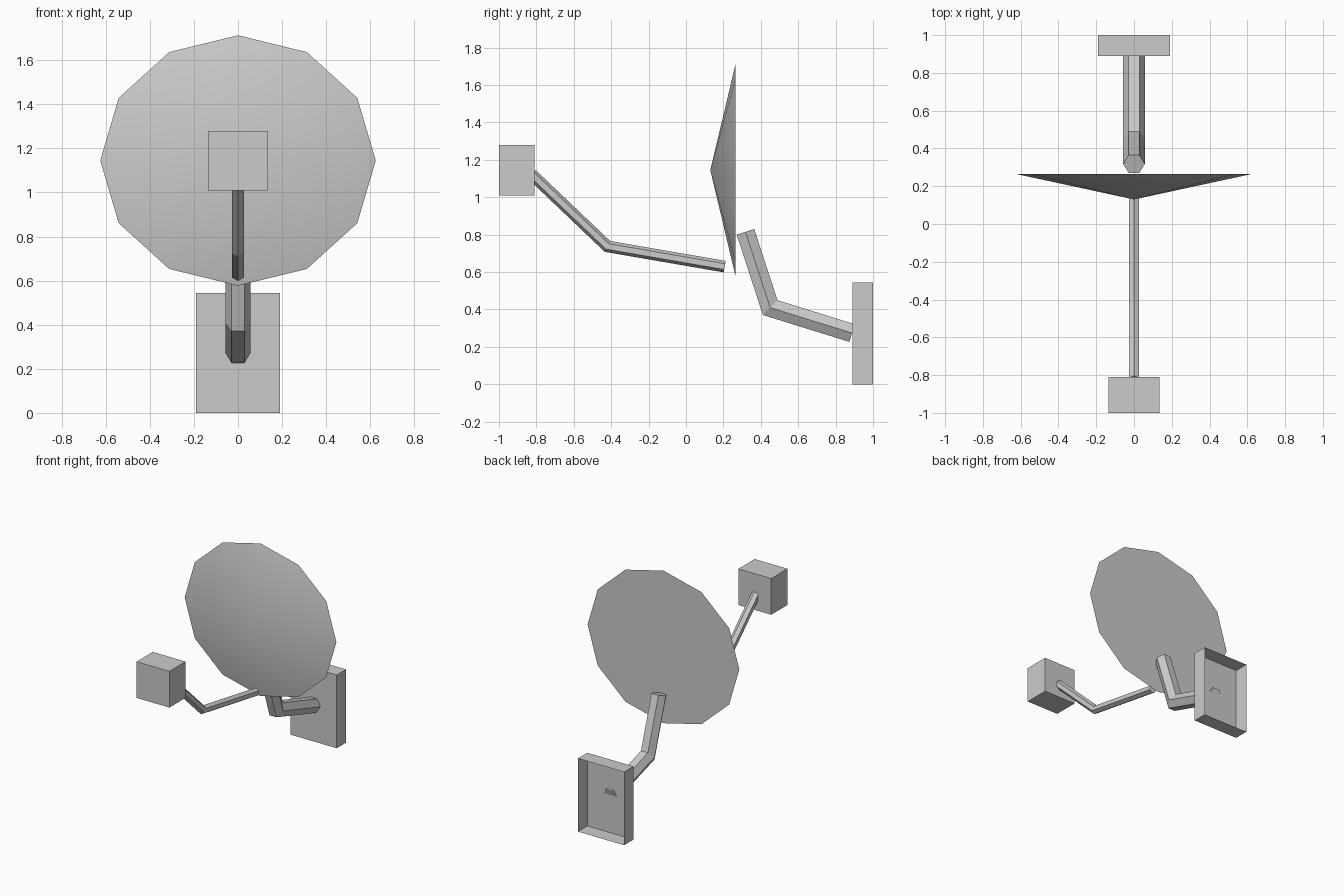
import bpy
import bmesh
from math import sin, cos, radians
from mathutils import Vector

if "Cube" in bpy.data.objects:
    bpy.data.objects.remove(bpy.data.objects["Cube"], do_unlink=True)

# Single painted metal colour
grey = bpy.data.materials.new("light grey metal")
grey.use_nodes = True
colour = (0.6, 0.6, 0.6, 1)
grey.diffuse_color = colour
grey.node_tree.nodes["Principled BSDF"].inputs["Base Color"].default_value = colour


def add_object(name, bm):
    bmesh.ops.recalc_face_normals(bm, faces=bm.faces[:])
    mesh = bpy.data.meshes.new(name)
    bm.to_mesh(mesh)
    bm.free()
    mesh.materials.append(grey)
    obj = bpy.data.objects.new(name, mesh)
    bpy.context.collection.objects.link(obj)
    return obj


def box(name, low, high, open_back=False):
    low, high = Vector(low), Vector(high)
    bm = bmesh.new()
    bmesh.ops.create_cube(bm, size=1)
    bmesh.ops.scale(bm, vec=high - low, verts=bm.verts[:])
    bmesh.ops.translate(bm, vec=(low + high) / 2, verts=bm.verts[:])
    if open_back:
        back = [f for f in bm.faces if f.normal.y > 0.9]
        bmesh.ops.delete(bm, geom=back, context='FACES_ONLY')
    return add_object(name, bm)


def hex_arm(name, path, radius, turn):
    """Sweep a hexagon along a (y, z) path with mitred bends."""
    points = [Vector((0, y, z)) for y, z in path]
    steps = [(b - a).normalized() for a, b in zip(points, points[1:])]
    bm = bmesh.new()
    rings = []
    for i, p in enumerate(points):
        before, after = steps[max(i - 1, 0)], steps[min(i, len(steps) - 1)]
        along = (before + after).normalized()
        across = Vector((0, -along.z, along.y)) / along.dot(after)
        ring = []
        for k in range(6):
            a = radians(60 * k + turn)
            ring.append(bm.verts.new(p + radius * (Vector((cos(a), 0, 0)) + across * sin(a))))
        rings.append(ring)
    for r, s in zip(rings, rings[1:]):
        for k in range(6):
            n = (k + 1) % 6
            bm.faces.new((r[k], r[n], s[n], s[k]))
    bm.faces.new(rings[0])
    bm.faces.new(rings[-1])
    return add_object(name, bm)


# Wall plate, a shallow tray open at the back
box("wall_plate", (-0.19, 0.89, 0), (0.19, 1, 0.545), open_back=True)

# Bent arm from the dish to the wall plate
hex_arm("mount_arm", [(0.318, 0.815), (0.45, 0.41), (0.888, 0.274)], 0.057, 0)

# Bent arm carrying the receiver
hex_arm("receiver_arm", [(-0.825, 1.123), (-0.42, 0.737), (0.207, 0.629)], 0.031, 30)
box("receiver_box", (-0.135, -1, 1.01), (0.135, -0.81, 1.28))

# Dish, a shallow smooth cone with a flat back
bpy.ops.mesh.primitive_cone_add(vertices=12, radius1=1, depth=0.135,
                                location=(0, 0.1975, 1.145),
                                rotation=(radians(90), 0, 0))
dish = bpy.context.object
dish.name = "dish"
dish.scale = (0.625, 0.568, 1)
bpy.ops.object.transform_apply(location=False, rotation=True, scale=True)
dish.data.materials.append(grey)
bpy.ops.object.shade_smooth_by_angle(angle=radians(30))
